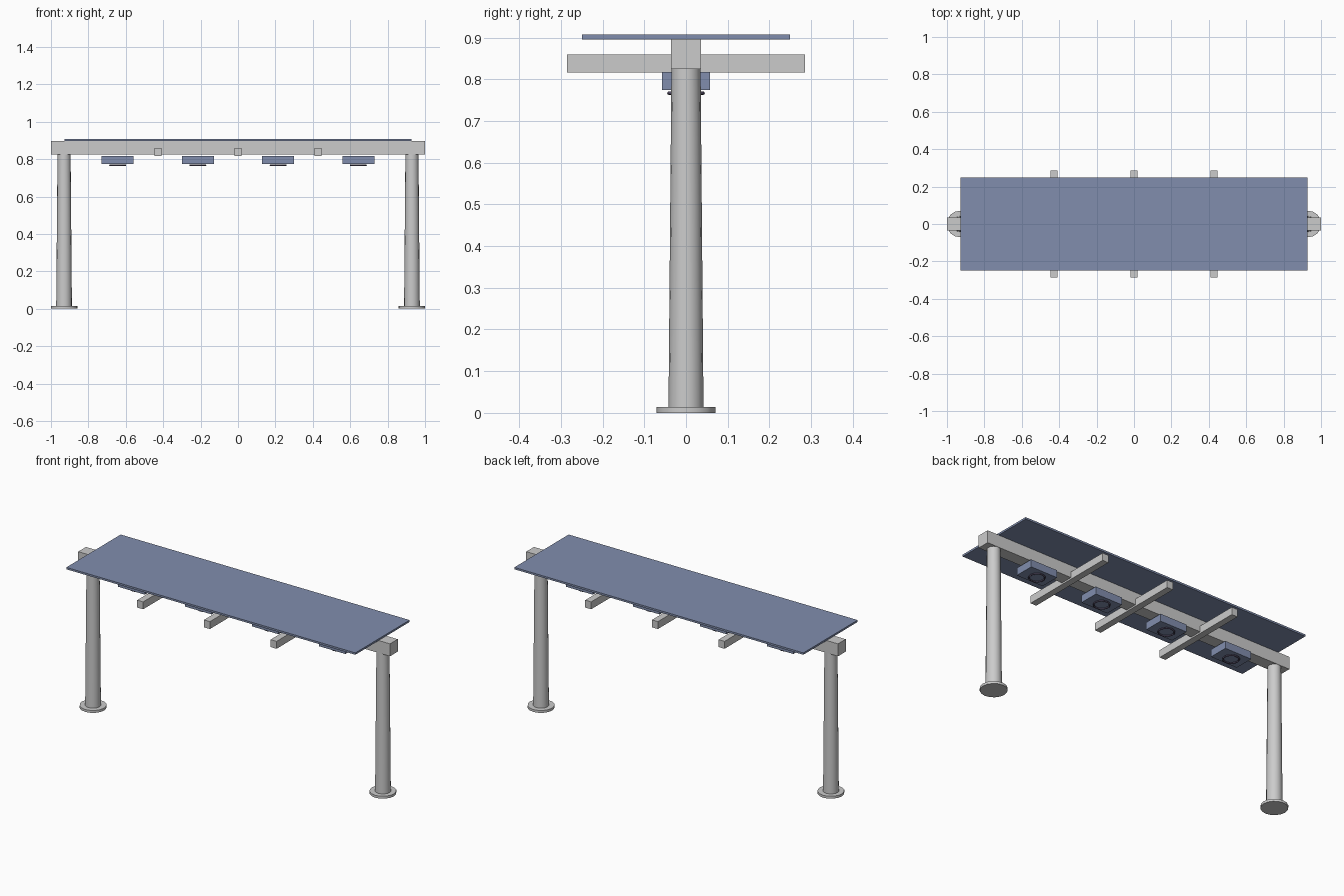
import bpy, math

if "Cube" in bpy.data.objects:
    bpy.data.objects.remove(bpy.data.objects["Cube"])

blue = bpy.data.materials.new("slate_blue")
blue.diffuse_color = (0.22, 0.27, 0.42, 1)
blue.use_nodes = True
blue.node_tree.nodes["Principled BSDF"].inputs["Base Color"].default_value = blue.diffuse_color
dark = bpy.data.materials.new("dark_trim")
dark.diffuse_color = (0.12, 0.10, 0.18, 1)
dark.use_nodes = True
dark.node_tree.nodes["Principled BSDF"].inputs["Base Color"].default_value = dark.diffuse_color


def box(name, x, size_x, size_y, z0, z1, mat=None):
    bpy.ops.mesh.primitive_cube_add(size=1, location=(x, 0, (z0 + z1) / 2))
    ob = bpy.context.object
    ob.name = name
    ob.scale = (size_x, size_y, z1 - z0)
    bpy.ops.object.transform_apply(location=False, rotation=False, scale=True)
    if mat:
        ob.data.materials.append(mat)
    return ob


def round_post(name, x, r_bottom, r_top, z0, z1, sides=16):
    bpy.ops.mesh.primitive_cone_add(vertices=sides, radius1=r_bottom, radius2=r_top,
                                    depth=z1 - z0, location=(x, 0, (z0 + z1) / 2))
    ob = bpy.context.object
    ob.name = name
    bpy.ops.object.shade_smooth_by_angle(angle=math.radians(35))
    return ob


# Two tapered columns on round base plates
for side, x in (("left", -0.93), ("right", 0.93)):
    round_post(side + "_base_plate", x, 0.071, 0.071, 0, 0.014)
    round_post(side + "_column", x, 0.042, 0.035, 0.014, 0.826)

# Main beam and roof panel
box("main_beam", 0, 2.0, 0.071, 0.825, 0.897)
box("roof_panel", 0, 1.854, 0.498, 0.896, 0.907, blue)

# Cross arms under the beam
for i in range(3):
    box(f"cross_arm_{i + 1}", (i - 1) * 0.428, 0.038, 0.57, 0.816, 0.859)

# Hanging units with a ring below each
for i in range(4):
    x = (i - 1.5) * 0.429
    box(f"hanging_unit_{i + 1}", x, 0.171, 0.114, 0.774, 0.817, blue)
    bpy.ops.mesh.primitive_torus_add(major_radius=0.041, minor_radius=0.0042,
                                     major_segments=20, minor_segments=8,
                                     location=(x, 0, 0.767))
    ring = bpy.context.object
    ring.name = f"unit_ring_{i + 1}"
    ring.data.materials.append(dark)
    bpy.ops.object.shade_smooth_by_angle(angle=math.radians(50))
